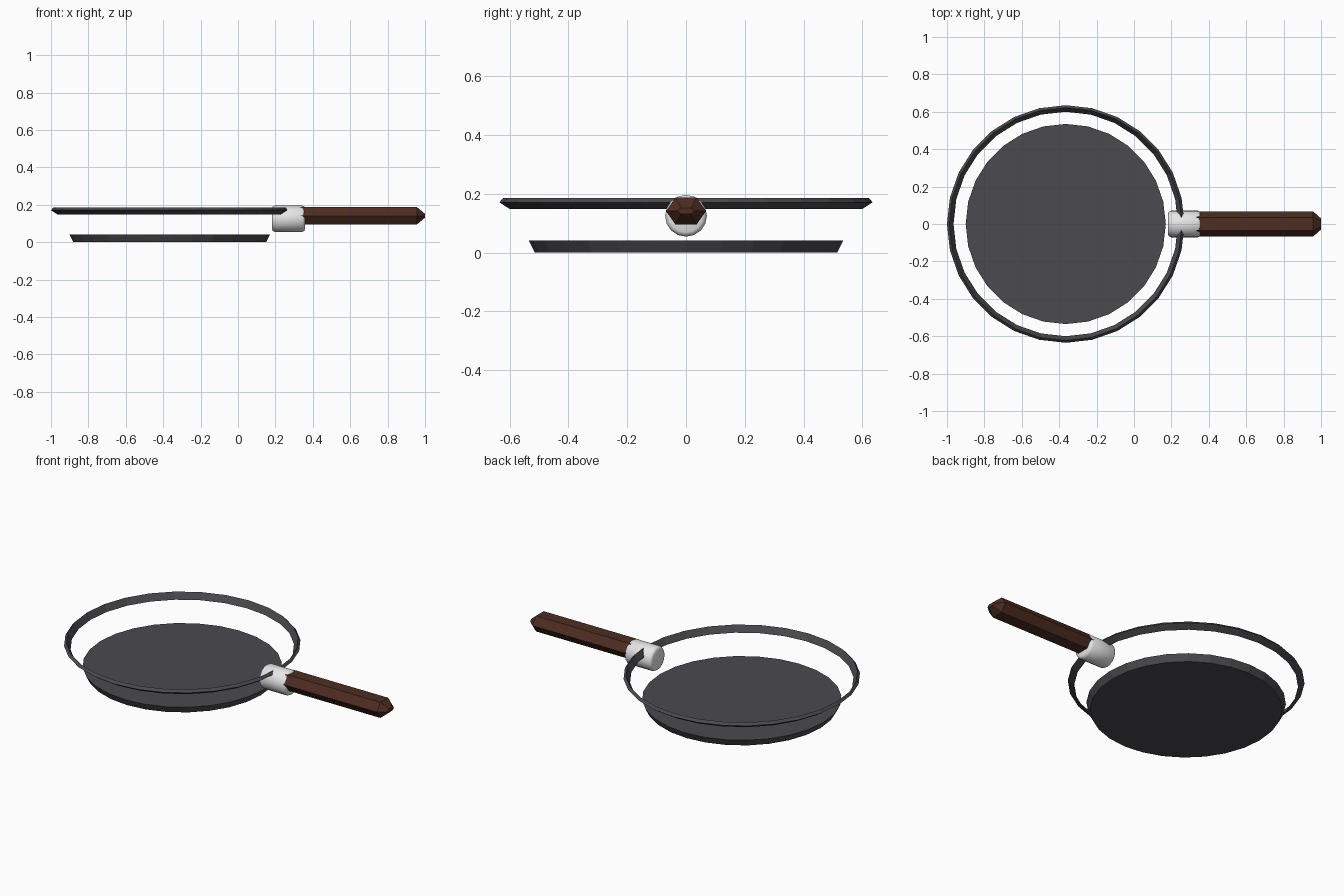
import bpy, math

if "Cube" in bpy.data.objects:
    bpy.data.objects.remove(bpy.data.objects["Cube"])

CX = -0.365   # pan centre
SIDES = 28


def material(name, rgb):
    m = bpy.data.materials.new(name)
    m.diffuse_color = (*rgb, 1)
    m.use_nodes = True
    m.node_tree.nodes["Principled BSDF"].inputs["Base Color"].default_value = m.diffuse_color
    return m


def make(name, rings, mat, closed=False):
    """Skin a list of equal-length vertex rings; cap the ends or close the loop."""
    n = len(rings[0])
    verts = [v for r in rings for v in r]
    faces = []
    count = len(rings)
    for i in range(count if closed else count - 1):
        a, b = i * n, ((i + 1) % count) * n
        faces += [(a + k, a + (k + 1) % n, b + (k + 1) % n, b + k) for k in range(n)]
    if not closed:
        faces += [tuple(reversed(range(n))), tuple(range((count - 1) * n, count * n))]
    me = bpy.data.meshes.new(name)
    me.from_pydata(verts, [], faces)
    me.materials.append(mat)
    ob = bpy.data.objects.new(name, me)
    bpy.context.collection.objects.link(ob)
    return ob


def pan_ring(r, z):
    return [(CX + r * math.cos(2 * math.pi * k / SIDES),
             r * math.sin(2 * math.pi * k / SIDES), z) for k in range(SIDES)]


def collar_ring(x, r, n=16):
    return [(x, r * math.cos(2 * math.pi * k / n),
             0.125 + r * math.sin(2 * math.pi * k / n)) for k in range(n)]


def hex_ring(x, w, flat, h):
    pts = [(w, 0), (flat, h), (-flat, h), (-w, 0), (-flat, -h), (flat, -h)]
    return [(x, y, 0.141 + z) for y, z in pts]


iron = material("dark_iron", (0.07, 0.07, 0.078))
steel = material("pale_steel", (0.8, 0.8, 0.8))
wood = material("brown_wood", (0.075, 0.026, 0.016))

# Pan floor: thick disc flaring upward
make("pan_base", [pan_ring(0.515, 0), pan_ring(0.535, 0.04)], iron)

# Rim: slim triangular lip
make("pan_rim", [pan_ring(0.60, 0.148), pan_ring(0.635, 0.171), pan_ring(0.622, 0.186)],
     iron, closed=True)

# Collar joining rim and handle, with rounded ends
collar = make("handle_collar", [collar_ring(x, r) for x, r in (
    (0.182, 0.056), (0.186, 0.065), (0.197, 0.071),
    (0.343, 0.071), (0.354, 0.065), (0.358, 0.056))], steel)
bpy.context.view_layer.objects.active = collar
collar.select_set(True)
bpy.ops.object.shade_smooth_by_angle(angle=math.radians(50))

# Six-sided handle with a chamfered tip
make("handle_grip", [hex_ring(0.335, 0.068, 0.036, 0.046),
                     hex_ring(0.957, 0.068, 0.036, 0.046),
                     hex_ring(1.0, 0.030, 0.016, 0.010)], wood)
